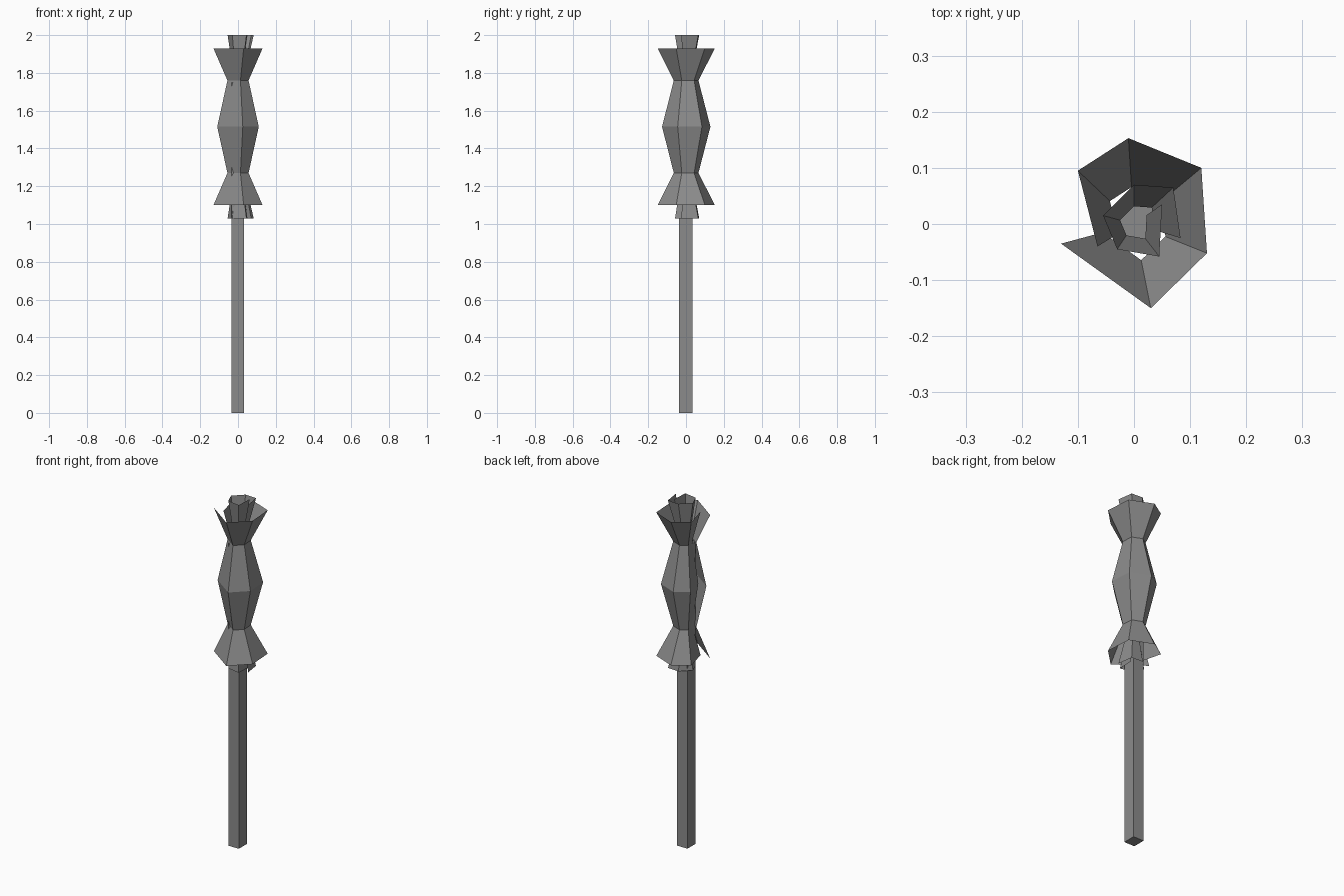
import bpy
import bmesh

if "Cube" in bpy.data.objects:
    bpy.data.objects.remove(bpy.data.objects["Cube"], do_unlink=True)

# One plain grey for every part
grey = bpy.data.materials.new("plain grey")
COLOUR = (0.26, 0.26, 0.26, 1)
grey.diffuse_color = COLOUR
grey.use_nodes = True
grey.node_tree.nodes["Principled BSDF"].inputs["Base Color"].default_value = COLOUR


def add_object(name, bm):
    mesh = bpy.data.meshes.new(name)
    bm.to_mesh(mesh)
    bm.free()
    mesh.materials.append(grey)
    obj = bpy.data.objects.new(name, mesh)
    bpy.context.collection.objects.link(obj)
    return obj


def loft(name, rings, closed):
    """Skin a stack of rings; an open ring gives a rolled sheet."""
    bm = bmesh.new()
    rows = [[bm.verts.new(p) for p in ring] for ring in rings]
    n = len(rows[0])
    for low, high in zip(rows, rows[1:]):
        for i in range(n if closed else n - 1):
            j = (i + 1) % n
            bm.faces.new((low[i], low[j], high[j], high[i]))
    if closed:
        bm.faces.new(rows[0][::-1])
        bm.faces.new(rows[-1])
    return add_object(name, bm)


def rolled_sheet(name, outline, half_height, waist):
    """Sheet flared at both ends, pinched twice and bulged in the middle."""
    middle = 1.515
    profile = [(-1, 1), (-0.59, waist), (0, 0.845), (0.59, waist), (1, 1)]
    rings = [[(x * s, y * s, middle + h * half_height) for x, y in outline]
             for h, s in profile]
    return loft(name, rings, False)


# Outer wrap: one loose turn, its end tucked inside its start
rolled_sheet("outer_wrap",
             [(-0.13, -0.035), (0.03, -0.15), (0.13, -0.052), (0.12, 0.10),
              (-0.01, 0.153), (-0.10, 0.095), (-0.065, -0.04)], 0.415, 0.43)

# Inner wrap: tighter and taller
rolled_sheet("inner_wrap",
             [(0.083, -0.025), (0.07, 0.065), (0.0, 0.07), (-0.055, 0.015),
              (-0.03, -0.045), (0.045, -0.058), (0.05, 0.035)], 0.485, 0.45)

# Square handle
square = [(-0.034, -0.038), (0.032, -0.038), (0.032, 0.035), (-0.034, 0.035)]
loft("handle", [[(x, y, z) for x, y in square] for z in (0, 1.75)], True)
